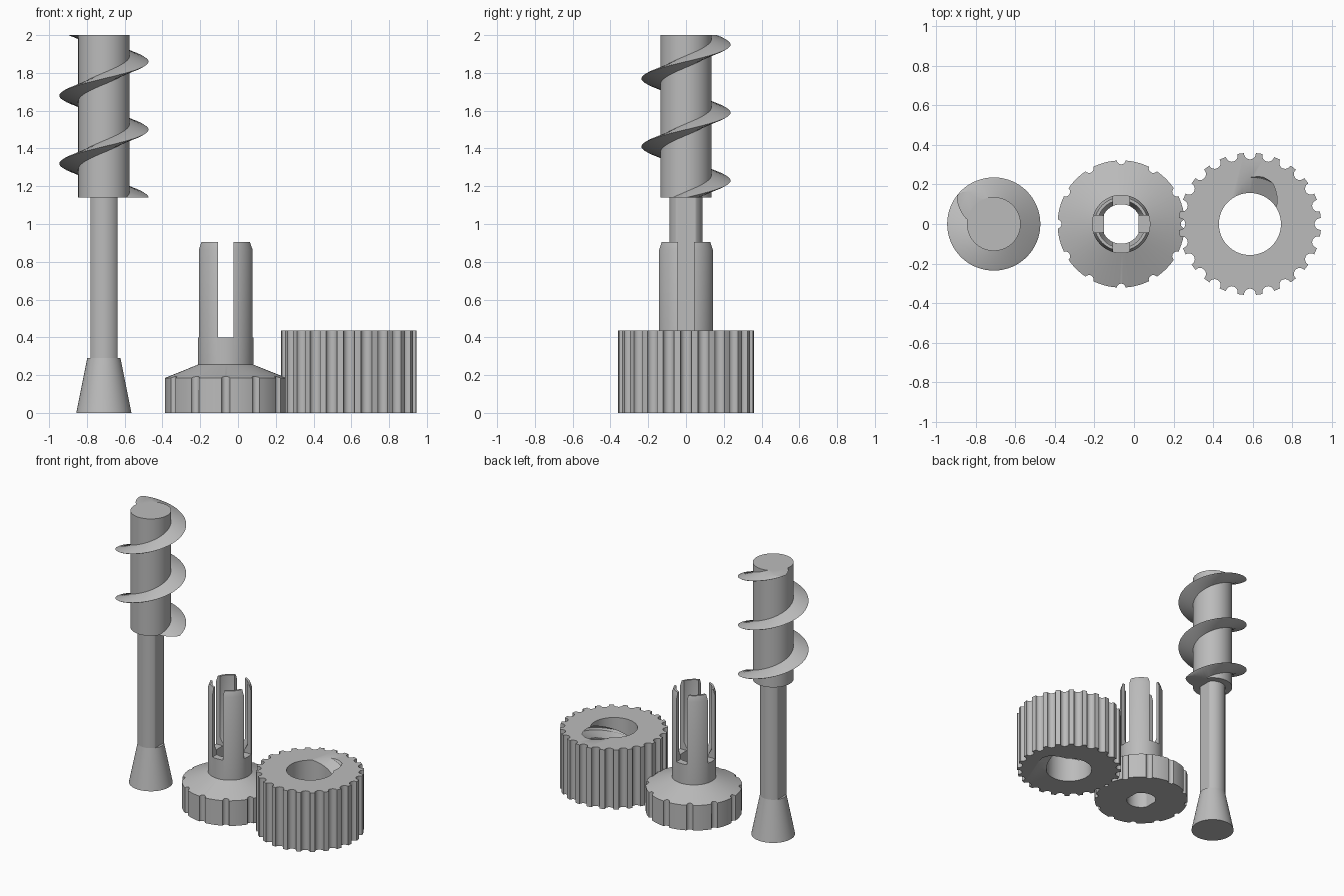
import bpy, bmesh, math
from math import cos, sin, pi, radians

cube = bpy.data.objects.get("Cube")
if cube:
    bpy.data.objects.remove(cube, do_unlink=True)

SCREW_X, KNOB_X, GEAR_X = -0.71, -0.065, 0.587
PITCH = 0.36

grey = bpy.data.materials.new("plain grey")
grey.use_nodes = True
COLOUR = (0.5, 0.5, 0.5, 1)
grey.diffuse_color = COLOUR
grey.node_tree.nodes["Principled BSDF"].inputs["Base Color"].default_value = COLOUR


def add(name, bm, x):
    bmesh.ops.recalc_face_normals(bm, faces=bm.faces)
    mesh = bpy.data.meshes.new(name)
    bm.to_mesh(mesh)
    bm.free()
    mesh.materials.append(grey)
    obj = bpy.data.objects.new(name, mesh)
    obj.location.x = x
    bpy.context.collection.objects.link(obj)
    return obj


def skin(rings, closed=True):
    """Bridge a list of point rings and cap both ends."""
    bm = bmesh.new()
    rows = [[bm.verts.new(p) for p in ring] for ring in rings]
    n = len(rows[0])
    for a, b in zip(rows, rows[1:]):
        for i in range(n):
            j = (i + 1) % n
            bm.faces.new((a[i], a[j], b[j], b[i]))
    bm.faces.new(rows[0])
    bm.faces.new(rows[-1])
    return bm


def lathe(profile, flat=9.0, segs=96, cx=0.0, cy=0.0):
    """Turn (radius, z) points about z; flat limits |x| for a two-flat section."""
    def ring(r, z):
        angles = [2 * pi * i / segs for i in range(segs)]
        return [(cx + max(-flat, min(flat, r * cos(a))), cy + r * sin(a), z) for a in angles]
    return skin([ring(r, z) for r, z in profile])


def helix(r_in, r_out, root, rim, z_low, z_high):
    """Tapered ribbon winding up about z, rising PITCH per turn from z_low at angle 0."""
    steps = 64
    first, last = -steps // 3, int(steps * ((z_high - z_low) / PITCH + 0.33))
    rings = []
    for i in range(first, last + 1):
        a, z = 2 * pi * i / steps, z_low + PITCH * i / steps
        section = [(r_in, -root), (r_out - 0.01, -rim), (r_out, 0),
                   (r_out - 0.01, rim), (r_in, root)]
        rings.append([(r * cos(a), r * sin(a), z + dz) for r, dz in section])
    return skin(rings)


def trim(bm, z, side):
    geom = bm.verts[:] + bm.edges[:] + bm.faces[:]
    cut = bmesh.ops.bisect_plane(bm, geom=geom, plane_co=(0, 0, z), plane_no=(0, 0, side),
                                 clear_outer=True)
    edges = [e for e in cut["geom_cut"] if isinstance(e, bmesh.types.BMEdge)]
    bmesh.ops.holes_fill(bm, edges=edges)


def box(sx, sy, z0, z1):
    return skin([[(-sx, -sy, z), (sx, -sy, z), (sx, sy, z), (-sx, sy, z)] for z in (z0, z1)])


def subtract(obj, cutters):
    bpy.context.view_layer.objects.active = obj
    for c in cutters:
        c.hide_render = True
        mod = obj.modifiers.new("cut", 'BOOLEAN')
        mod.operation = 'DIFFERENCE'
        mod.solver = 'EXACT'
        mod.object = c
        bpy.ops.object.modifier_apply(modifier=mod.name)
        bpy.data.objects.remove(c, do_unlink=True)


def flutes(count, ring_r, r, z0, z1, x):
    """Round upright cutters spaced evenly on a circle."""
    return [add("flute_cutter", lathe([(r, z0), (r, z1)], segs=20,
                                      cx=ring_r * cos(2 * pi * i / count),
                                      cy=ring_r * sin(2 * pi * i / count)), x)
            for i in range(count)]


# Screw: flared foot, two-flat shaft, core and thread
foot = add("screw_foot", lathe([(0.146, 0), (0.088, 0.29)]), SCREW_X)
shaft = add("screw_shaft", lathe([(0.088, 0.28), (0.088, 1.15)], flat=0.072), SCREW_X)
core = add("screw_core", lathe([(0.136, 1.14), (0.136, 2)]), SCREW_X)
bm = helix(0.125, 0.236, 0.034, 0.006, 1.14, 2)
trim(bm, 2, 1)
trim(bm, 1.14, -1)
thread = add("screw_thread", bm, SCREW_X)

# Knob: notched base, sloped shoulder and slotted collar
knob = add("slotted_knob", lathe([(0.322, 0), (0.322, 0.185), (0.148, 0.255), (0.148, 0.865),
                                  (0.135, 0.905)]), KNOB_X)
subtract(knob, [
    add("bore_cutter", lathe([(0.1, -0.1), (0.1, 1)], flat=0.088), KNOB_X),
    add("collar_cutter", lathe([(0.098, 0.42), (0.12, 0.46), (0.12, 1)]), KNOB_X),
    add("slot_cutter_x", box(0.3, 0.042, 0.4, 1), KNOB_X),
    add("slot_cutter_y", box(0.042, 0.3, 0.4, 1), KNOB_X),
] + flutes(12, 0.325, 0.023, -0.1, 0.4, KNOB_X))

# Gear: fluted rim, round bore and internal thread groove
gear = add("fluted_gear", lathe([(0.36, 0), (0.36, 0.435)], segs=144), GEAR_X)
subtract(gear, [
    add("gear_bore_cutter", lathe([(0.157, -0.1), (0.157, 0.6)]), GEAR_X),
    add("groove_cutter", helix(0.13, 0.247, 0.052, 0.014, 0, 0.435), GEAR_X),
] + flutes(24, 0.357, 0.03, -0.1, 0.6, GEAR_X))

# Smooth the round surfaces, keep hard edges
for obj in (foot, shaft, core, thread, knob, gear):
    bpy.ops.object.select_all(action='DESELECT')
    obj.select_set(True)
    bpy.context.view_layer.objects.active = obj
    bpy.ops.object.shade_smooth_by_angle(angle=radians(30))
